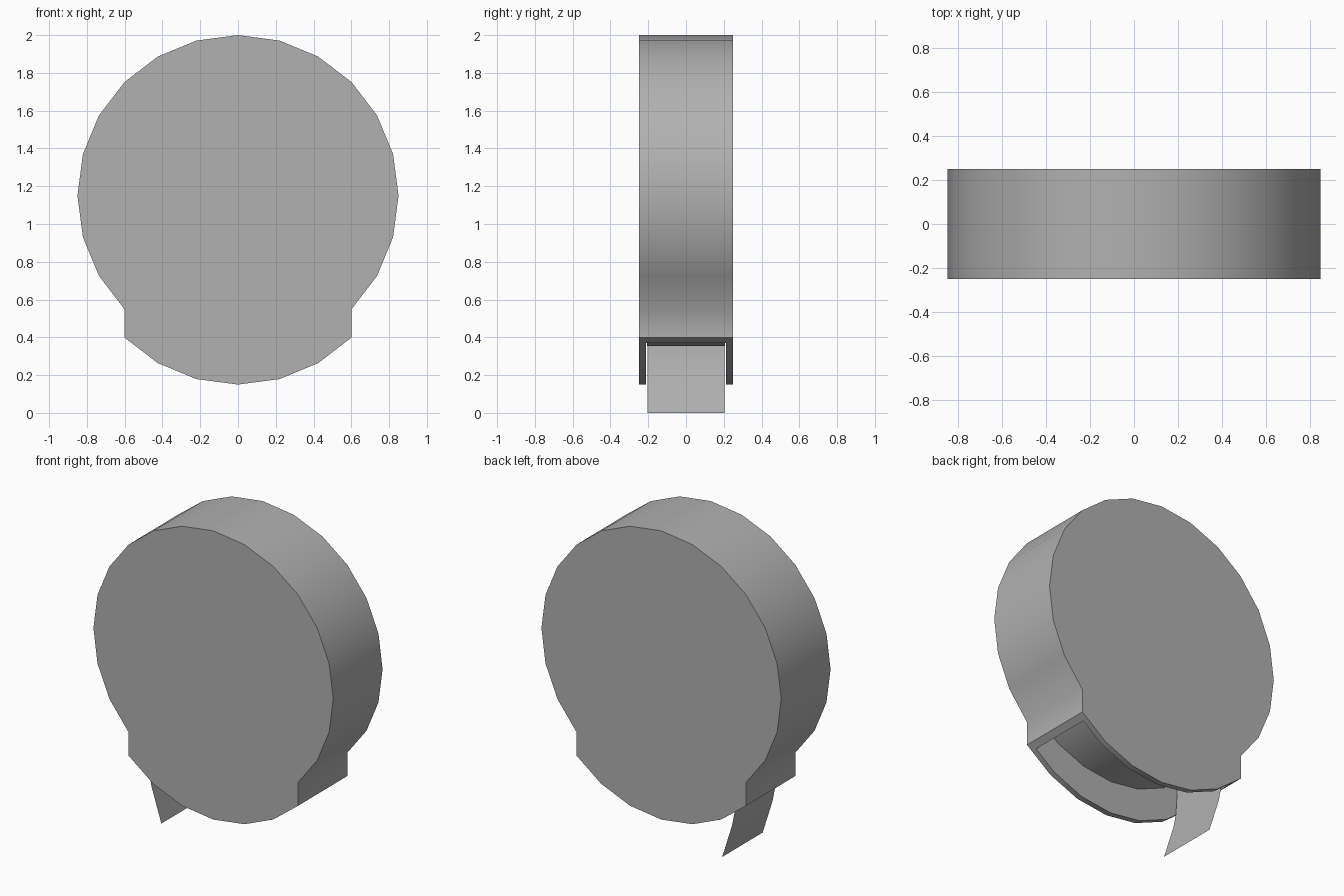
import bpy, bmesh
from math import sin, cos, radians

if "Cube" in bpy.data.objects:
    bpy.data.objects.remove(bpy.data.objects["Cube"])

grey = bpy.data.materials.new("dark_grey")
grey.diffuse_color = (0.44, 0.44, 0.44, 1)
grey.use_nodes = True
grey.node_tree.nodes["Principled BSDF"].inputs["Base Color"].default_value = grey.diffuse_color


def finish(name, bm):
    mesh = bpy.data.meshes.new(name)
    bm.to_mesh(mesh)
    bm.free()
    mesh.materials.append(grey)
    obj = bpy.data.objects.new(name, mesh)
    bpy.context.collection.objects.link(obj)
    return obj


def prism(name, outline, half_depth):
    """Extrude an x-z outline symmetrically along y."""
    bm = bmesh.new()
    face = bm.faces.new([bm.verts.new((x, -half_depth, z)) for x, z in outline])
    out = bmesh.ops.extrude_face_region(bm, geom=[face])
    verts = [v for v in out["geom"] if isinstance(v, bmesh.types.BMVert)]
    bmesh.ops.translate(bm, verts=verts, vec=(0, 2 * half_depth, 0))
    bmesh.ops.recalc_face_normals(bm, faces=bm.faces)
    return finish(name, bm)


def arc(radius, cz, start, end):
    """Points every 15 degrees on a circle centred at x = 0."""
    return [(radius * cos(radians(a)), cz + radius * sin(radians(a)))
            for a in range(start, end + 1, 15)]


def smooth(obj):
    bpy.ops.object.select_all(action='DESELECT')
    obj.select_set(True)
    bpy.context.view_layer.objects.active = obj
    bpy.ops.object.shade_smooth_by_angle(angle=radians(42))


R, WALL = 0.85, 0.037

# Case: big upper arc, short straight sides, lower arc shifted down
case = prism("case", arc(R, 1.15, -45, 225) + arc(R, 1.0, 225, 315), 0.25)

# Hollow inside, open at the bottom
x_in = 0.6 - WALL
cutter = prism("case_cutter", arc(R - WALL, 1.15, -30, 210) +
               [(-x_in, 0.56), (-x_in, -0.1), (x_in, -0.1), (x_in, 0.56)],
               0.25 - WALL)
cutter.hide_render = True
cut = case.modifiers.new("hollow", 'BOOLEAN')
cut.operation = 'DIFFERENCE'
cut.solver = 'EXACT'
cut.object = cutter
bpy.context.view_layer.objects.active = case
bpy.ops.object.modifier_apply(modifier=cut.name)
bpy.data.objects.remove(cutter)
smooth(case)

# Tape roll inside the case
roll = prism("tape_roll", arc(0.795, 1.15, 0, 345), 0.207)
smooth(roll)

# Loose end of the tape hanging out of the opening
bm = bmesh.new()
path = [(-0.40, 0), (-0.47, 0.22), (-0.49, 0.32), (-0.503, 0.54)]
rows = [[bm.verts.new((x, y, z)) for y in (-0.205, 0.205)] for x, z in path]
for a, b in zip(rows, rows[1:]):
    bm.faces.new((a[0], a[1], b[1], b[0]))
smooth(finish("tape_end", bm))
